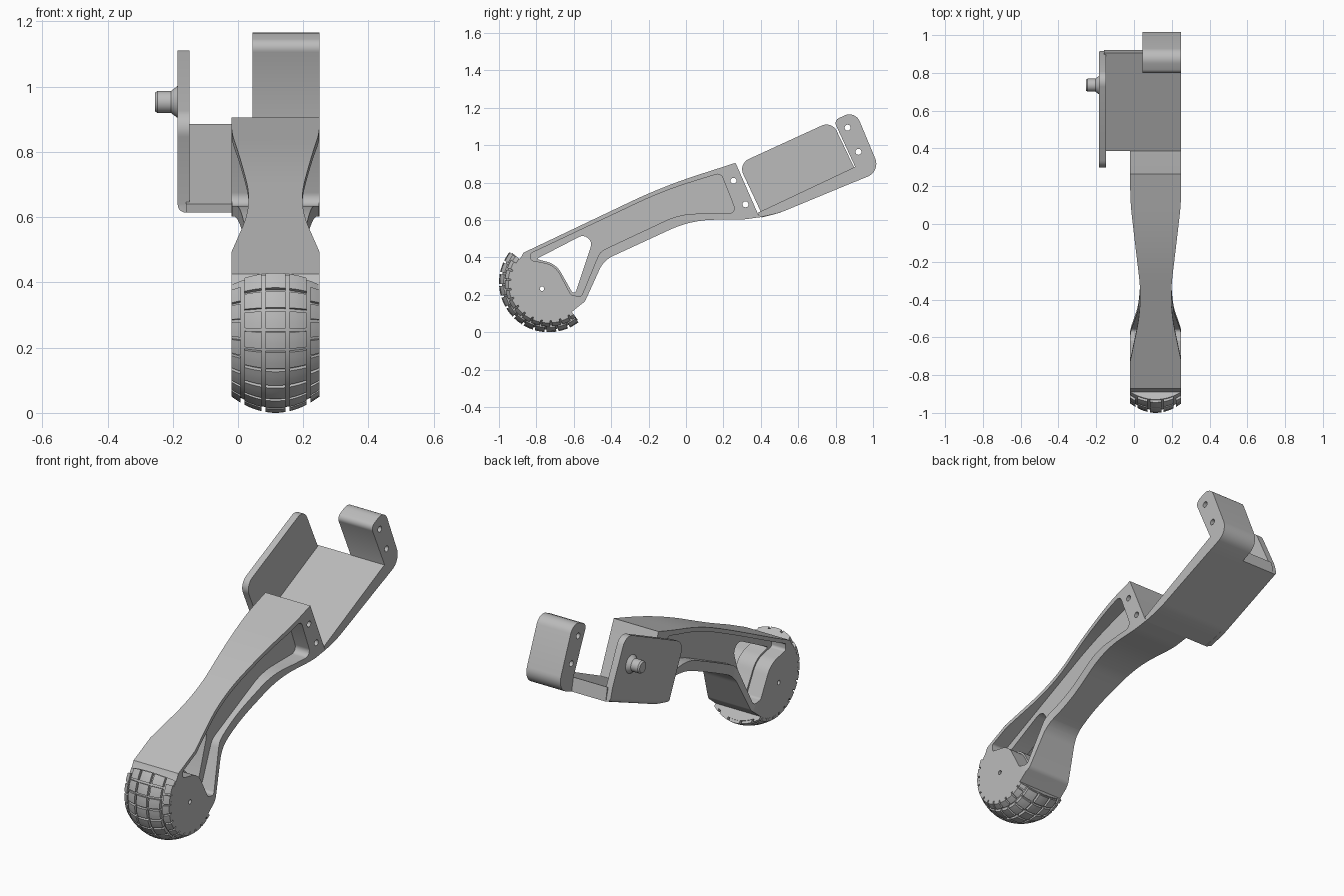
import bpy, bmesh, math
from mathutils import Vector, Matrix

if "Cube" in bpy.data.objects:
    bpy.data.objects.remove(bpy.data.objects["Cube"], do_unlink=True)

# Single plastic colour
grey = bpy.data.materials.new("plain_grey")
grey.use_nodes = True
colour = (0.5, 0.5, 0.5, 1)
grey.diffuse_color = colour
grey.node_tree.nodes["Principled BSDF"].inputs["Base Color"].default_value = colour

MID, HALF = 0.115, 0.135            # arm centre line and half width
LEFT, RIGHT = MID - HALF, MID + HALF
HUB = Vector((-0.734, 0.266))       # wheel centre (y, z)
TILT = math.radians(25)


def finish(name, bm):
    """Turn a bmesh into a shaded object."""
    bmesh.ops.recalc_face_normals(bm, faces=bm.faces)
    mesh = bpy.data.meshes.new(name)
    bm.to_mesh(mesh)
    bm.free()
    mesh.materials.append(grey)
    ob = bpy.data.objects.new(name, mesh)
    bpy.context.scene.collection.objects.link(ob)
    return ob


def activate(ob):
    bpy.ops.object.select_all(action='DESELECT')
    ob.select_set(True)
    bpy.context.view_layer.objects.active = ob


def smooth(ob):
    activate(ob)
    bpy.ops.object.shade_smooth_by_angle(angle=math.radians(30))


def rounded(points, steps=8):
    """Outline whose corners (y, z, radius) are replaced by arcs."""
    out = []
    count = len(points)
    for i, p in enumerate(points):
        c = Vector(p[:2])
        r = p[2] if len(p) > 2 else 0
        if not r:
            out.append(c)
            continue
        a = Vector(points[i - 1][:2]) - c
        b = Vector(points[(i + 1) % count][:2]) - c
        half = a.angle(b) / 2
        reach = min(r / math.tan(half), 0.48 * a.length, 0.48 * b.length)
        r = reach * math.tan(half)
        a.normalize()
        b.normalize()
        centre = c + (a + b).normalized() * (r / math.sin(half))
        start, end = c + a * reach - centre, c + b * reach - centre
        turn = start.angle(end)
        for k in range(steps + 1):
            t = k / steps
            out.append(centre + (start * math.sin((1 - t) * turn)
                                 + end * math.sin(t * turn)) / math.sin(turn))
    return out


def prism_mesh(outline, x0, x1):
    bm = bmesh.new()
    base = bm.faces.new([bm.verts.new((x0, p[0], p[1])) for p in outline])
    ext = bmesh.ops.extrude_face_region(bm, geom=[base])
    moved = [v for v in ext["geom"] if isinstance(v, bmesh.types.BMVert)]
    bmesh.ops.translate(bm, verts=moved, vec=(x1 - x0, 0, 0))
    bmesh.ops.recalc_face_normals(bm, faces=bm.faces)
    return bm


def prism(name, outline, x0, x1):
    return finish(name, prism_mesh(outline, x0, x1))


def circle(y, z, r, n=20):
    return [(y + r * math.cos(math.tau * k / n), z + r * math.sin(math.tau * k / n))
            for k in range(n)]


def combine(ob, cutter, operation='DIFFERENCE'):
    mod = ob.modifiers.new("cut", 'BOOLEAN')
    mod.operation, mod.object, mod.solver = operation, cutter, 'EXACT'
    activate(ob)
    bpy.ops.object.modifier_apply(modifier=mod.name)
    bpy.data.objects.remove(cutter, do_unlink=True)


def drill(ob, holes, r):
    for y, z in holes:
        combine(ob, prism("drill", circle(y, z, r), -1, 1))


# Arm: curved beam, foot and hub in one profile
foot_arc = [HUB + 0.2 * Vector((math.cos(a), math.sin(a)))
            for a in (math.radians(316 - 184 * k / 30) for k in range(1, 30))]
arm_profile = rounded([
    (-0.87, 0.425), (-0.12, 0.782, 3), (0.265, 0.906), (0.382, 0.639),
    (0.394, 0.615), (0.3, 0.602, 0.4), (0.03, 0.602, 0.6),
    (-0.44, 0.385, 0.15), (-0.54, 0.165, 0.05), (-0.59, 0.126)]) + foot_arc
arm = prism("arm", arm_profile, MID - 0.3, MID + 0.3)

# Waisted width, measured along the tilted arm
side = rounded([(-2, HALF), (-0.45, HALF), (-0.112, 0.071, 1.5),
                (0.47, HALF, 1.5), (2, HALF), (2, 0)])[:-1]
waist = [(s, MID + w) for s, w in side] + [(s, MID - w) for s, w in reversed(side)]
bm = prism_mesh(waist, -2, 2)
c, s = math.cos(TILT), math.sin(TILT)
bm.transform(Matrix(((0, 0, 1, 0), (-s, c, 0, 0), (c, s, 0, 0), (0, 0, 0, 1))))
combine(arm, finish("waist", bm), 'INTERSECT')

# Side pockets, leaving a central web
pocket = rounded([
    (-0.83, 0.422, 0.015), (-0.12, 0.757, 2.5), (0.186, 0.852, 0.03),
    (0.272, 0.634, 0.03), (-0.03, 0.634, 0.4), (-0.46, 0.432, 0.08),
    (-0.56, 0.19, 0.02), (-0.615, 0.2, 0.02), (-0.7, 0.36, 0.12),
    (-0.83, 0.385, 0.015)])
for sign in (-1, 1):
    combine(arm, prism("pocket", pocket, MID + sign * 0.05, MID + sign * 0.5))

# Triangular opening and pin holes
opening = rounded([(-0.8, 0.392, 0.005), (-0.475, 0.56, 0.045), (-0.59, 0.213, 0.012),
                   (-0.608, 0.213, 0.01), (-0.694, 0.364, 0.12)])
combine(arm, prism("opening", opening, -1, 1))
drill(arm, [(0.254, 0.81), (0.318, 0.684)], 0.016)
drill(arm, [(-0.77, 0.233)], 0.012)
smooth(arm)

# Bracket floor
floor = prism("bracket_floor", rounded([
    (0.386, 0.64), (0.905, 0.885), (0.92, 0.812), (0.5, 0.638, 0.5),
    (0.392, 0.614)]), -0.16, RIGHT)
smooth(floor)

# Upright end tab
tab = prism("end_tab", rounded([
    (0.79, 1.133, 0.03), (0.905, 1.185, 0.06), (1.04, 0.861, 0.12),
    (0.9, 0.803), (0.903, 0.888)]), 0.045, RIGHT)
drill(tab, [(0.864, 1.094), (0.922, 0.965)], 0.016)
smooth(tab)

# Side plate with a rounded lower outer edge
PLATE = -0.185
bm = prism_mesh(rounded([
    (0.402, 0.64), (0.28, 0.901, 0.06), (0.78, 1.13, 0.06), (0.897, 0.885),
    (0.917, 0.812), (0.5, 0.638, 0.5), (0.405, 0.614)]), PLATE, -0.148)
lower = [e for e in bm.edges if all(
    abs(v.co.x - PLATE) < 1e-4 and v.co.z < 0.625 + 0.46 * (v.co.y - 0.39)
    for v in e.verts)]
bmesh.ops.bevel(bm, geom=lower, offset=0.025, segments=5, profile=0.5, affect='EDGES')
smooth(finish("side_plate", bm))

# Pivot peg with flared base
bm = bmesh.new()
for r0, r1, x0, x1 in ((0.034, 0.034, -0.18, -0.247), (0.034, 0.028, -0.247, -0.255),
                       (0.05, 0.034, -0.184, -0.205)):
    place = Matrix.Translation(((x0 + x1) / 2, 0.735, 0.953)) @ Matrix.Rotation(-math.pi / 2, 4, 'Y')
    bmesh.ops.create_cone(bm, cap_ends=True, segments=32, radius1=r0, radius2=r1,
                          depth=x0 - x1, matrix=place)
smooth(finish("pivot_peg", bm))


def crown(x):
    return 0.266 - 0.05 * ((x - MID) / HALF) ** 2


def sweep(bm, section, a0, a1, steps):
    """Sweep a closed (x, radius) section around the wheel axis."""
    rings = []
    for k in range(steps + 1):
        a = math.radians(a0 + (a1 - a0) * k / steps)
        rings.append([bm.verts.new((x, HUB.x + r * math.cos(a), HUB.y + r * math.sin(a)))
                      for x, r in section])
    n = len(section)
    for p, q in zip(rings, rings[1:]):
        for i in range(n):
            j = (i + 1) % n
            bm.faces.new((p[i], p[j], q[j], q[i]))
    bm.faces.new(rings[0])
    bm.faces.new(rings[-1])


def strip(x0, x1, drop, inner, n):
    xs = [x0 + (x1 - x0) * k / n for k in range(n + 1)]
    return [(x, crown(x) - drop) for x in xs] + [(x1, inner), (x0, inner)]


# Tyre carcass and staggered tread blocks
START, END, ROWS = 141, 308, 12
bm = bmesh.new()
sweep(bm, strip(LEFT + 0.003, RIGHT - 0.003, 0.015, 0.17, 12), START, END, 40)
edges = [-1, -0.75, -0.27, 0.27, 0.75, 1]
pitch = (END - START) / ROWS
for col, (u0, u1) in enumerate(zip(edges, edges[1:])):
    x0 = MID + HALF * u0 + (0.006 if col > 0 else 0)
    x1 = MID + HALF * u1 - (0.006 if col < 4 else 0)
    shift = pitch / 2 if col in (0, 4) else 0
    for row in range(ROWS):
        a = START + row * pitch + shift
        sweep(bm, strip(x0, x1, 0, 0.2, 3), a + 1.2, min(a + pitch - 1.2, END), 3)
smooth(finish("tyre", bm))
